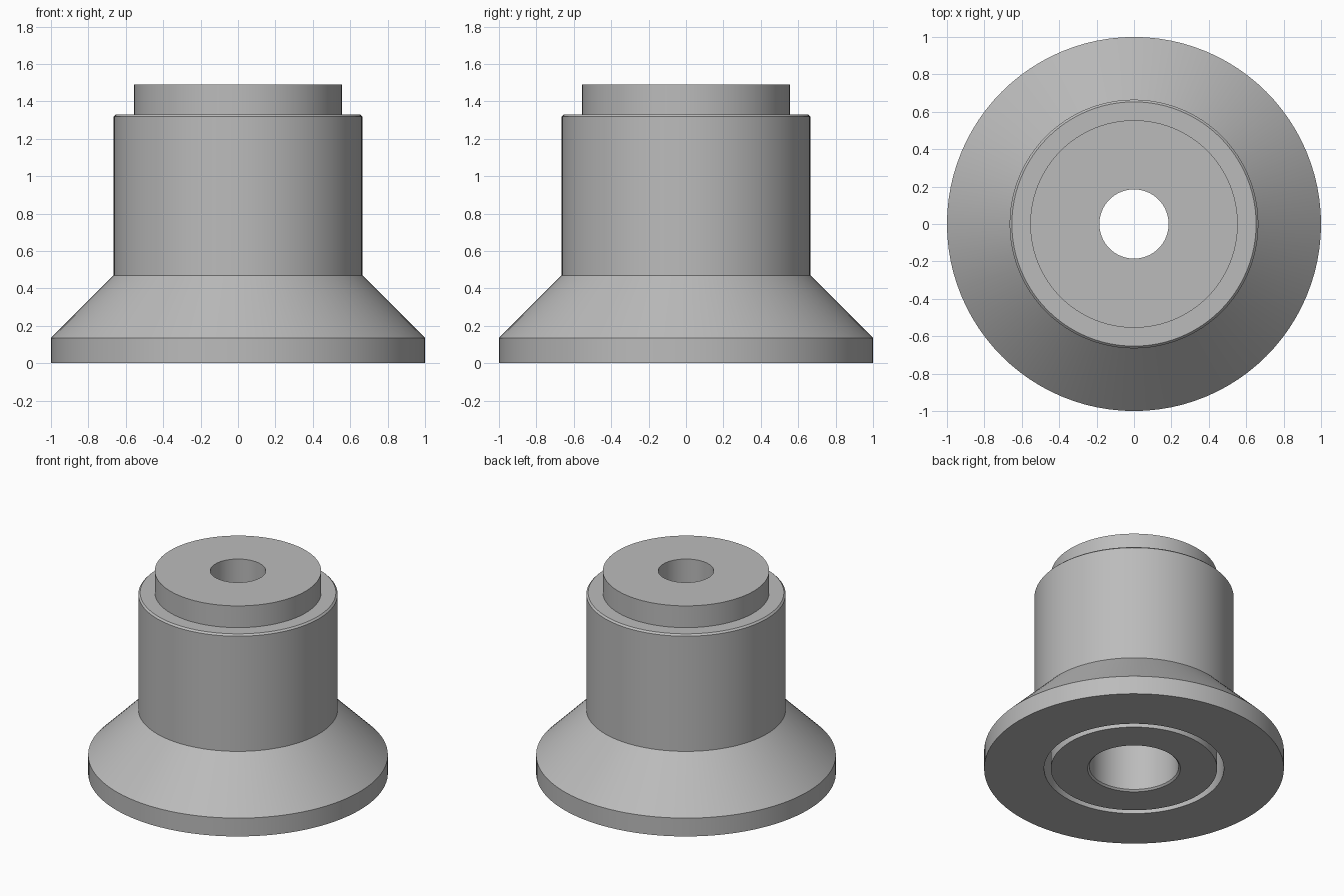
import bpy
import math

cube = bpy.data.objects.get("Cube")
if cube:
    bpy.data.objects.remove(cube, do_unlink=True)

SEGMENTS = 96

grey = bpy.data.materials.new("plain grey")
grey.use_nodes = True
colour = (0.5, 0.5, 0.5, 1)
grey.diffuse_color = colour
grey.node_tree.nodes["Principled BSDF"].inputs["Base Color"].default_value = colour


def lathe(name, profile):
    """Revolve a closed (radius, height) outline, listed anticlockwise, around z."""
    n = len(profile)
    verts, faces = [], []
    for s in range(SEGMENTS):
        a = 2 * math.pi * s / SEGMENTS
        verts += [(r * math.cos(a), r * math.sin(a), z) for r, z in profile]
    for s in range(SEGMENTS):
        here, there = s * n, (s + 1) % SEGMENTS * n
        for i in range(n):
            j = (i + 1) % n
            faces.append((here + i, there + i, there + j, here + j))
    mesh = bpy.data.meshes.new(name)
    mesh.from_pydata(verts, [], faces)
    mesh.materials.append(grey)
    obj = bpy.data.objects.new(name, mesh)
    bpy.context.collection.objects.link(obj)
    bpy.ops.object.select_all(action="DESELECT")
    obj.select_set(True)
    bpy.context.view_layer.objects.active = obj
    bpy.ops.object.shade_smooth_by_angle(angle=math.radians(30))
    return obj


# Flared outer body: foot rim, cone, barrel with chamfer, groove underneath
lathe("flared_body", [
    (0.6, 0), (1, 0), (1, 0.135), (0.665, 0.47), (0.665, 1.318),
    (0.653, 1.33), (0.555, 1.33), (0.555, 0.3), (0.6, 0.3),
])

# Inner sleeve: wide bore below, narrow hole through the raised top
lathe("inner_sleeve", [
    (0.31, 0), (0.555, 0), (0.555, 1.49), (0.185, 1.49),
    (0.185, 1.1), (0.298, 1.1), (0.298, 0.012),
])
